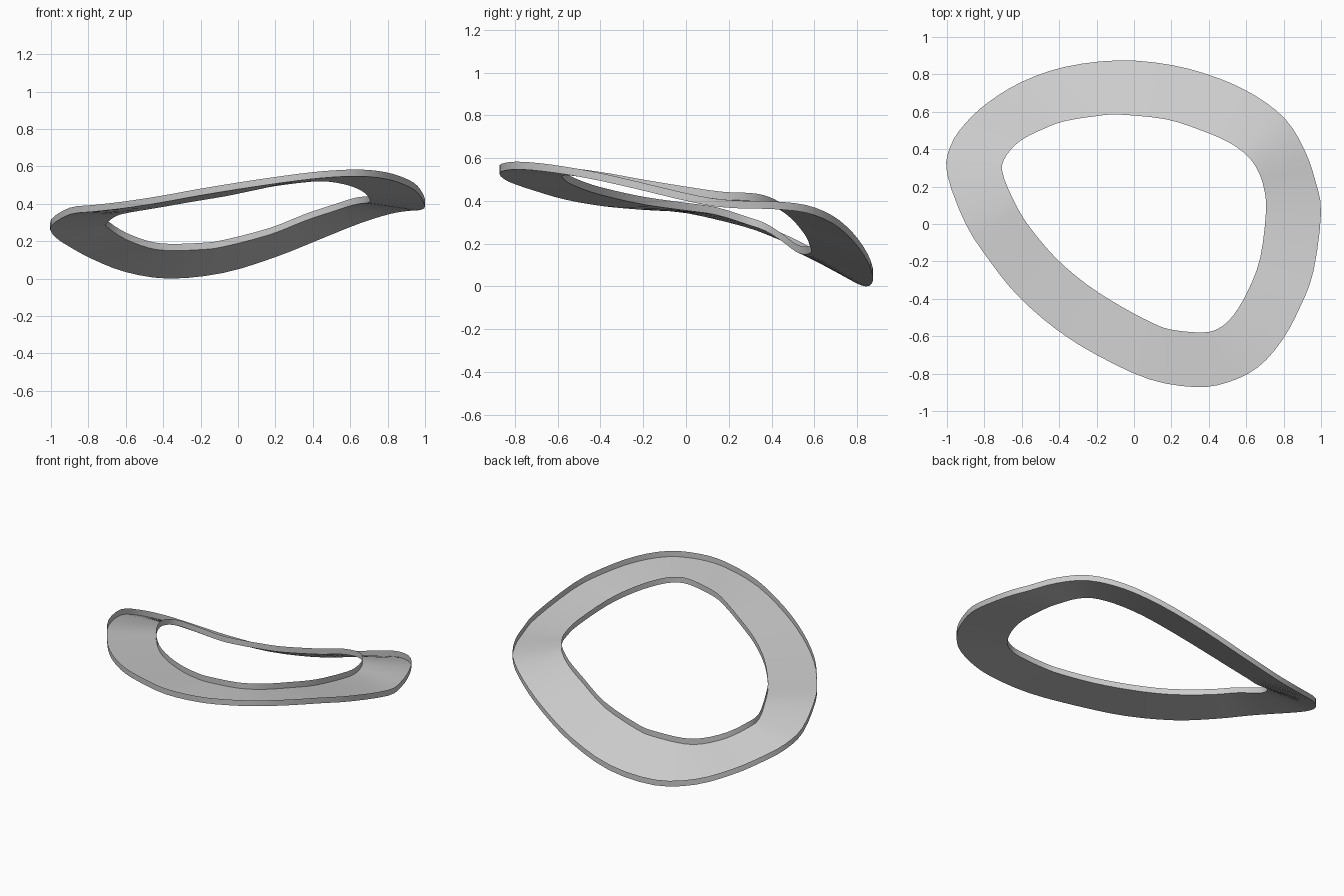
import bpy, bmesh
from mathutils import Vector

if "Cube" in bpy.data.objects:
    bpy.data.objects.remove(bpy.data.objects["Cube"])

# Underside edge stations around the band (x, y, z), clockwise from the back
outer = [(-.08, .875, .03), (.2, .85, .115), (.45, .78, .215), (.65, .685, .295),
         (.81, .56, .345), (.91, .4, .362), (.97, .23, .366), (1, .06, .387),
         (.96, -.25, .46), (.89, -.44, .502),
         (.79, -.625, .533), (.66, -.768, .547), (.5, -.847, .542), (.33, -.872, .525),
         (.08, -.83, .49), (-.2, -.7, .445), (-.42, -.56, .405), (-.62, -.385, .375),
         (-.77, -.2, .358), (-.9, 0, .343), (-1, .27, .28), (-.98, .42, .225),
         (-.9, .54, .17), (-.78, .65, .105), (-.6, .76, .035), (-.37, .84, 0)]
inner = [(-.08, .585, .17), (.17, .56, .235), (.36, .5, .31), (.51, .435, .36),
         (.61, .36, .392), (.665, .28, .402), (.695, .19, .405), (.706, .07, .42),
         (.675, -.18, .46), (.61, -.355, .492),
         (.53, -.49, .512), (.45, -.56, .52), (.36, -.58, .515), (.2, -.565, .495),
         (.1, -.53, .475), (-.07, -.44, .44), (-.25, -.325, .41), (-.42, -.18, .38),
         (-.57, 0, .355), (-.65, .14, .335), (-.705, .285, .29), (-.68, .37, .26),
         (-.6, .45, .21), (-.48, .51, .165), (-.37, .55, .15), (-.2, .577, .155)]
THICK = .036
SUB = 3


def closed_spline(points):
    """Smooth closed loop through the given points."""
    p = [Vector(v) for v in points]
    n = len(p)
    out = []
    for i in range(n):
        a, b, c, d = p[i - 1], p[i], p[(i + 1) % n], p[(i + 2) % n]
        for k in range(SUB):
            t = k / SUB
            out.append(.5 * (2 * b + (c - a) * t + (2 * a - 5 * b + 4 * c - d) * t * t
                             + (3 * b - a - 3 * c + d) * t ** 3))
    return out


# Warped band: outer wall, floor and inner wall, open at the top like a shallow tray
up = Vector((0, 0, THICK))
o, i = closed_spline(outer), closed_spline(inner)
floor = Vector((0, 0, min(v.z for v in o)))
bm = bmesh.new()
rails = [[bm.verts.new(v + shift - floor) for v in loop]
         for loop, shift in ((o, up), (o, up * 0), (i, up * 0), (i, up))]
n = len(o)
for a, b in zip(rails, rails[1:]):
    for k in range(n):
        m = (k + 1) % n
        bm.faces.new((a[k], b[k], b[m], a[m]))
# Outward side: floor faces down
bm.normal_update()
if sum(f.normal.z for f in bm.faces) > 0:
    bmesh.ops.reverse_faces(bm, faces=bm.faces)

mesh = bpy.data.meshes.new("warped_ring")
bm.to_mesh(mesh)
bm.free()
ring = bpy.data.objects.new("warped_ring", mesh)
bpy.context.collection.objects.link(ring)
bpy.context.view_layer.objects.active = ring
ring.select_set(True)
bpy.ops.object.shade_smooth_by_angle()
